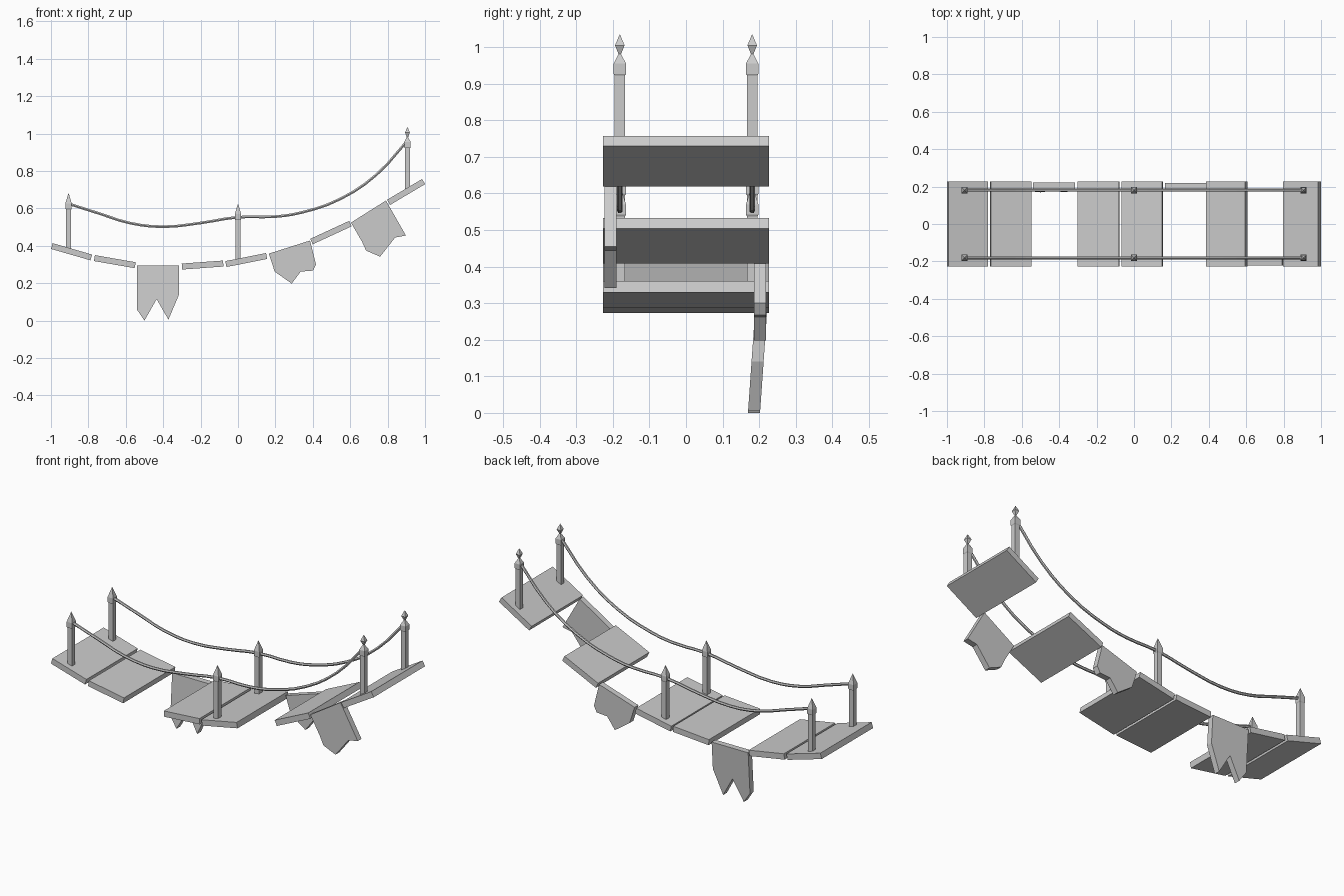
import bpy, bmesh, math

if "Cube" in bpy.data.objects:
    bpy.data.objects.remove(bpy.data.objects["Cube"])

T = 0.032       # plank thickness
HALF = 0.227    # half plank length
RAIL = 0.181    # posts and ropes sit at +-RAIL


def finish(bm, name):
    bmesh.ops.recalc_face_normals(bm, faces=bm.faces)
    me = bpy.data.meshes.new(name)
    bm.to_mesh(me)
    bm.free()
    ob = bpy.data.objects.new(name, me)
    bpy.context.collection.objects.link(ob)
    return ob


def prism(name, profile, y0, y1, lean=0.0):
    """Extrude an x-z outline along y; lean shifts y per unit of drop."""
    bm = bmesh.new()
    top = max(z for x, z in profile)
    rings = [[bm.verts.new((x, y - lean * (top - z), z)) for x, z in profile]
             for y in (y0, y1)]
    bm.faces.new(rings[0])
    bm.faces.new(rings[1][::-1])
    n = len(profile)
    for i in range(n):
        j = (i + 1) % n
        bm.faces.new((rings[0][i], rings[1][i], rings[1][j], rings[0][j]))
    return finish(bm, name)


def square_loft(name, x, y, sections):
    """Stack square sections (z, width)."""
    bm = bmesh.new()
    rings = []
    for z, w in sections:
        h = w / 2
        rings.append([bm.verts.new((x + a * h, y + b * h, z))
                      for a, b in ((-1, -1), (1, -1), (1, 1), (-1, 1))])
    for r, s in zip(rings, rings[1:]):
        for i in range(4):
            j = (i + 1) % 4
            bm.faces.new((r[i], r[j], s[j], s[i]))
    bm.faces.new(rings[0])
    bm.faces.new(rings[-1])
    return finish(bm, name)


# Whole planks: top edge from left to right
planks = [
    (-0.991, 0.414, -0.78, 0.353), (-0.765, 0.350, -0.547, 0.312),
    (-0.301, 0.305, -0.08, 0.321), (-0.068, 0.318, 0.15, 0.361),
    (0.386, 0.437, 0.594, 0.533), (0.797, 0.646, 0.984, 0.757),
]
for x0, z0, x1, z1 in planks:
    a = math.atan2(z1 - z0, x1 - x0)
    dx, dz = T * math.sin(a), -T * math.cos(a)
    prism("plank", [(x0, z0), (x1, z1), (x1 + dx, z1 + dz), (x0 + dx, z0 + dz)],
          -HALF, HALF)

# Broken planks hanging from one side
prism("broken_plank_left",
      [(-0.541, 0.294), (-0.315, 0.294), (-0.315, 0.14), (-0.372, 0.005),
       (-0.435, 0.115), (-0.50, 0.0), (-0.541, 0.06)], 0.190, 0.223, 0.07)
prism("broken_plank_middle",
      [(0.165, 0.358), (0.385, 0.428), (0.417, 0.30), (0.40, 0.267),
       (0.335, 0.262), (0.287, 0.198), (0.196, 0.262)], 0.186, 0.219)
prism("broken_plank_right",
      [(0.604, 0.524), (0.791, 0.642), (0.898, 0.455), (0.84, 0.444),
       (0.76, 0.342), (0.685, 0.374), (0.663, 0.422)], -0.223, -0.19)

# Posts with caps: x, foot height, cap height, has diamond finial
posts = [(-0.906, 0.375, 0.597, False), (0.0, 0.32, 0.54, False),
         (0.906, 0.69, 0.925, True)]
for x, foot, cap, diamond in posts:
    tip = ([(cap + 0.056, 0.007), (cap + 0.080, 0.026), (cap + 0.110, 0.001)]
           if diamond else [(cap + 0.084, 0.001)])
    for y in (-RAIL, RAIL):
        square_loft("post", x, y, [(foot, 0.028), (cap, 0.028)])
        square_loft("post_cap", x, y, [(cap - 0.003, 0.028), (cap + 0.002, 0.034),
                                       (cap + 0.030, 0.034)] + tip)

# Sagging hand ropes
rope = [(-0.906, 0.625), (-0.74, 0.572), (-0.58, 0.522), (-0.40, 0.502),
        (-0.20, 0.522), (0.0, 0.553), (0.20, 0.556), (0.34, 0.578),
        (0.55, 0.652), (0.74, 0.780), (0.906, 0.962)]
for y in (-RAIL, RAIL):
    cu = bpy.data.curves.new("rope", 'CURVE')
    cu.dimensions = '3D'
    cu.bevel_depth = 0.008
    cu.bevel_resolution = 1
    cu.resolution_u = 3
    cu.use_fill_caps = True
    sp = cu.splines.new('BEZIER')
    sp.bezier_points.add(len(rope) - 1)
    for p, (x, z) in zip(sp.bezier_points, rope):
        p.co = (x, y, z)
        p.handle_left_type = p.handle_right_type = 'AUTO'
    ob = bpy.data.objects.new("hand_rope", cu)
    bpy.context.collection.objects.link(ob)
    bpy.ops.object.select_all(action='DESELECT')
    ob.select_set(True)
    bpy.context.view_layer.objects.active = ob
    bpy.ops.object.convert(target='MESH')
    bpy.ops.object.shade_flat()
